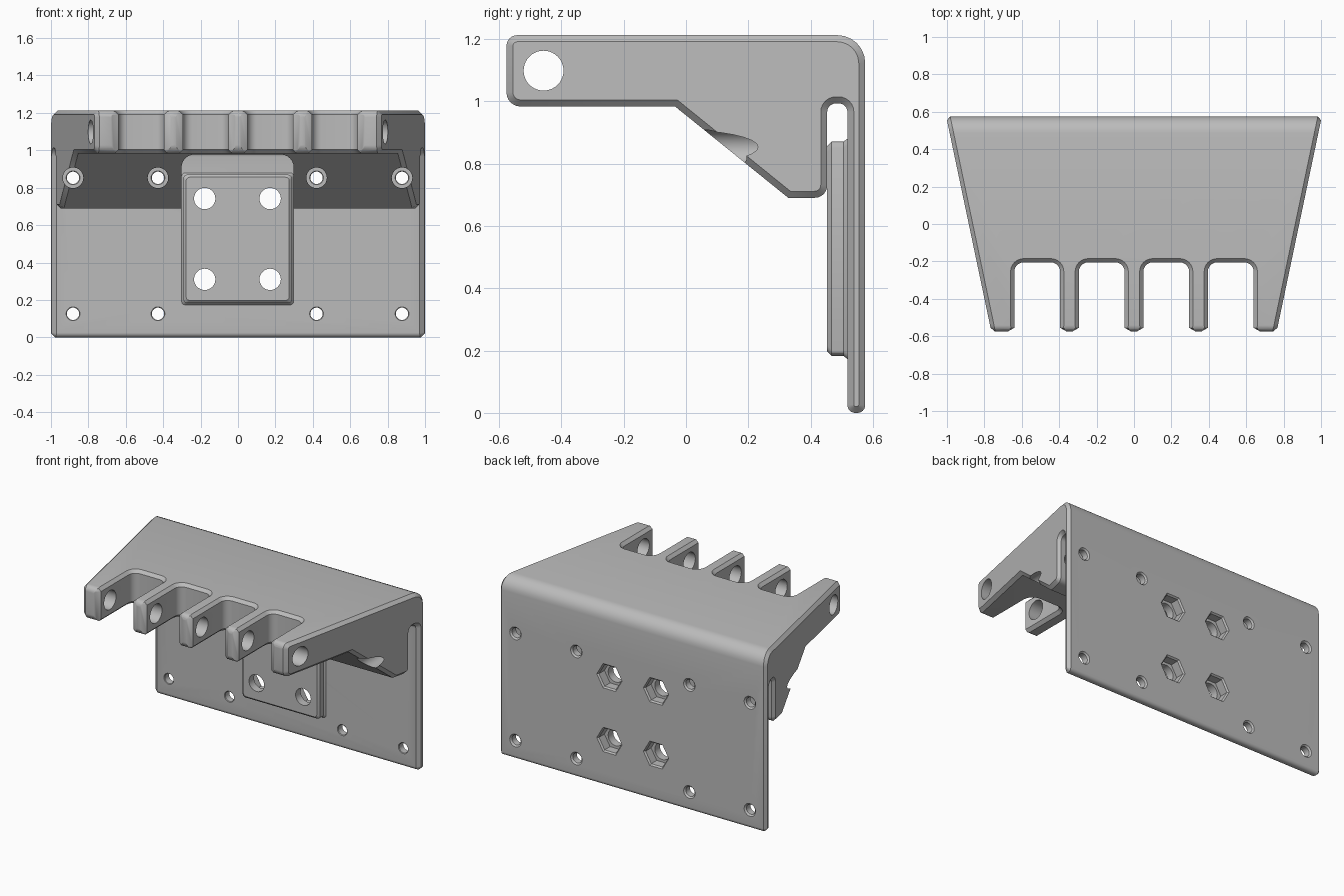
import bpy, bmesh, math
from mathutils import Vector, Matrix

cube = bpy.data.objects.get("Cube")
if cube:
    bpy.data.objects.remove(cube, do_unlink=True)

grey = bpy.data.materials.new("plain_grey")
grey.use_nodes = True
colour = (0.5, 0.5, 0.5, 1)
grey.diffuse_color = colour
for node in grey.node_tree.nodes:
    if node.type == "BSDF_PRINCIPLED":
        node.inputs["Base Color"].default_value = colour


def rounded(points, steps=6):
    """Outline from (a, b, radius) corners, with each corner filleted."""
    out = []
    for i, (a, b, r) in enumerate(points):
        p = Vector((a, b))
        if r == 0:
            out.append(p)
            continue
        d1 = (Vector(points[i - 1][:2]) - p).normalized()
        d2 = (Vector(points[(i + 1) % len(points)][:2]) - p).normalized()
        half = d1.angle(d2) / 2
        c = p + (d1 + d2).normalized() * (r / math.sin(half))
        s = p + d1 * (r / math.tan(half)) - c
        e = p + d2 * (r / math.tan(half)) - c
        turn = math.atan2(s.x * e.y - s.y * e.x, s.dot(e))
        for k in range(steps + 1):
            t = turn * k / steps
            out.append(c + Vector((s.x * math.cos(t) - s.y * math.sin(t),
                                   s.x * math.sin(t) + s.y * math.cos(t))))
    return out


def loft(name, rings, chamfer=0):
    """Solid through matching rings, with optional chamfer round both caps."""
    bm = bmesh.new()
    loops = [[bm.verts.new(p) for p in ring] for ring in rings]
    for lo, hi in zip(loops, loops[1:]):
        n = len(lo)
        for i in range(n):
            j = (i + 1) % n
            bm.faces.new((lo[i], lo[j], hi[j], hi[i]))
    caps = [bm.faces.new(loops[0][::-1]), bm.faces.new(loops[-1])]
    bmesh.ops.recalc_face_normals(bm, faces=bm.faces)
    if chamfer:
        edges = [e for f in caps for e in f.edges]
        bmesh.ops.bevel(bm, geom=edges, offset=chamfer, offset_type="OFFSET",
                        segments=1, profile=0.5, affect="EDGES",
                        clamp_overlap=False)
    mesh = bpy.data.meshes.new(name)
    bm.to_mesh(mesh)
    bm.free()
    mesh.materials.append(grey)
    obj = bpy.data.objects.new(name, mesh)
    bpy.context.scene.collection.objects.link(obj)
    return obj


def bore(name, x, z, stations, sides=32):
    """Turned cutter along y from (y, radius) stations."""
    rings = []
    for y, r in stations:
        rings.append([(x + r * math.cos(2 * math.pi * k / sides), y,
                       z + r * math.sin(2 * math.pi * k / sides))
                      for k in range(sides)])
    obj = loft(name, rings)
    obj.hide_render = True
    return obj


def cut(obj, cutters):
    for c in cutters:
        mod = obj.modifiers.new(c.name, "BOOLEAN")
        mod.operation = "DIFFERENCE"
        mod.solver = "EXACT"
        mod.object = c
    bpy.context.view_layer.update()
    dg = bpy.context.evaluated_depsgraph_get()
    mesh = bpy.data.meshes.new_from_object(obj.evaluated_get(dg))
    obj.modifiers.clear()
    obj.data = mesh


# Bracket: side profile with back plate, top slab and lower wedge
profile = rounded([
    (-0.576, 1.212, 0.035), (-0.576, 0.983, 0.045), (-0.035, 0.983, 0),
    (0.328, 0.69, 0), (0.453, 0.69, 0.04), (0.453, 0.993, 0.028),
    (0.518, 0.993, 0.028), (0.518, 0, 0.025), (0.575, 0, 0.025),
    (0.575, 1.212, 0.09)])


def half_width(y):
    return 1 + 0.21 * (y - 0.555)


bracket = loft("bracket", [[(s * half_width(p.x), p.x, p.y) for p in profile]
                           for s in (-1, 1)], chamfer=0.021)

# Mounting pad on the front of the plate
rings = []
for y, d in ((0.453, -0.014), (0.467, 0), (0.505, 0), (0.518, 0.01), (0.53, 0.01)):
    w, lo, hi = 0.29 + d, 0.183 - d, 0.87 + d
    outline = rounded([(-w, lo, 0.02), (w, lo, 0.02), (w, hi, 0.02), (-w, hi, 0.02)], 3)
    rings.append([(p.x - 0.002, y, p.y) for p in outline])
pad = loft("mounting_pad", rings)

# Gaps between fingers, flared to chamfer the finger edges
gaps = []
for cx in (-0.5175, -0.1725, 0.1725, 0.5175):
    rings = []
    for z, d in ((0.963, 0.04), (1.003, 0), (1.192, 0), (1.232, 0.04)):
        h, back, r = 0.1225 + d, -0.205 + d, 0.05 + d
        outline = rounded([(-h - 0.114, -0.62, 0), (h + 0.114, -0.62, 0),
                           (h, -0.555, 0), (h, back, r),
                           (-h, back, r), (-h, -0.555, 0)])
        rings.append([(cx + p.x, p.y, z) for p in outline])
    gaps.append(loft("finger_gap", rings))

# Central recess through the wedge
outline = rounded([(-0.3, 0.5, 0), (0.3, 0.5, 0), (0.3, 0.978, 0.07), (-0.3, 0.978, 0.07)])
recess = loft("recess", [[(p.x - 0.002, y, p.y) for p in outline] for y in (-0.15, 0.49)])

# Hinge pin hole through all fingers
circle = [2 * math.pi * k / 40 for k in range(40)]
pin = loft("pin_hole", [[(x, -0.457 + 0.064 * math.cos(a), 1.098 + 0.064 * math.sin(a))
                         for a in circle] for x in (-1.2, 1.2)])

# Screw holes in the plate, with tool access through the wedge
screws = []
for x in (-0.882, -0.428, 0.42, 0.877):
    for z in (0.126, 0.853):
        screws.append(bore("screw_hole", x, z, [
            (0.505, 0.05), (0.522, 0.033), (0.565, 0.033), (0.59, 0.058)]))
    screws.append(bore("access_hole", x, 0.853, [(-0.2, 0.055), (0.49, 0.055)]))

# Bolt holes with hexagonal nut pockets on the back
bolts = []
for x in (-0.178, 0.172):
    for z in (0.31, 0.742):
        bolts.append(bore("bolt_hole", x, z, [(0.4, 0.057), (0.62, 0.057)]))
        bolts.append(bore("nut_pocket", x, z, [
            (0.507, 0.085), (0.565, 0.085), (0.59, 0.11)], sides=6))

cut(bracket, gaps + [recess, pin] + screws + bolts)
cut(pad, bolts)
for c in gaps + [recess, pin] + screws + bolts:
    bpy.data.objects.remove(c, do_unlink=True)

# Smooth fillets and bores, crisp edges
bpy.ops.object.select_all(action="DESELECT")
for obj in (bracket, pad):
    obj.select_set(True)
    bpy.context.view_layer.objects.active = obj
bpy.ops.object.shade_smooth_by_angle(angle=math.radians(30))
